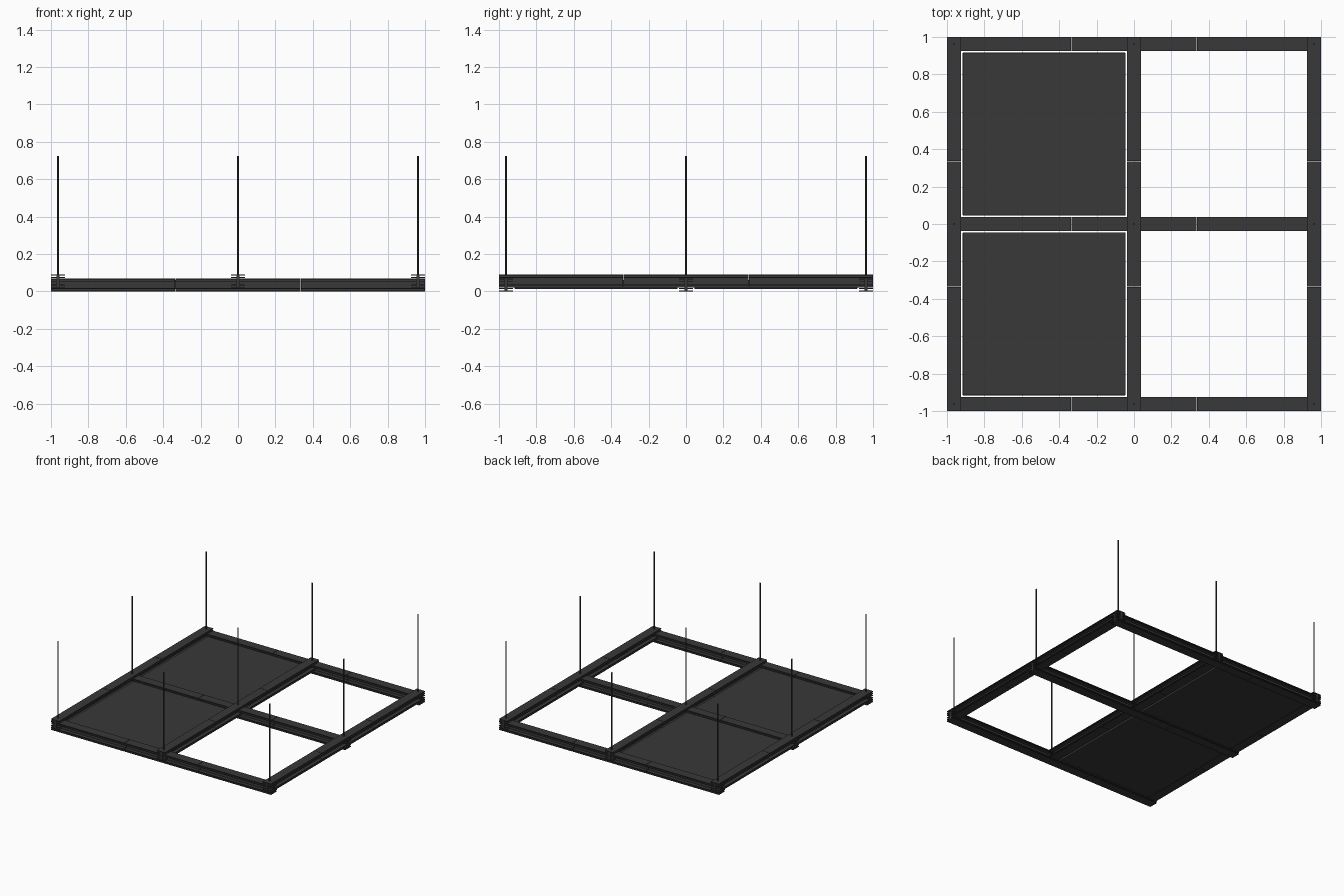
import bpy
import bmesh
from mathutils import Matrix

cube = bpy.data.objects.get("Cube")
if cube:
    bpy.data.objects.remove(cube)


def make_material(name, value):
    mat = bpy.data.materials.new(name)
    color = (value, value, value, 1)
    mat.diffuse_color = color
    mat.use_nodes = True
    mat.node_tree.nodes["Principled BSDF"].inputs["Base Color"].default_value = color
    return mat


charcoal = make_material("charcoal metal", 0.04)

LINES = (-0.9625, 0, 0.9625)   # rail centre lines, same in x and y
HALF = 0.0375                  # half rail width
HEIGHT = 0.07
FIN = 0.005
WEB = 0.008                    # half web width
FINS = (0, 0.013, HEIGHT - 0.013 - FIN, HEIGHT - FIN)
SEAM = 0.335
GAP = 0.0015


def finish(bm, name):
    mesh = bpy.data.meshes.new(name)
    bmesh.ops.recalc_face_normals(bm, faces=bm.faces)
    bm.to_mesh(mesh)
    bm.free()
    mesh.materials.append(charcoal)
    obj = bpy.data.objects.new(name, mesh)
    bpy.context.collection.objects.link(obj)
    return obj


def rail_profile():
    """Outline of a web with four pairs of flanges."""
    side = []
    for z in FINS:
        side += [(WEB, z), (HALF, z), (HALF, z + FIN), (WEB, z + FIN)]
    side = side[1:-1]
    return side + [(-u, z) for u, z in reversed(side)]


def add_rail(name, along_x, offset, base):
    """Three profile lengths butted end to end."""
    bm = bmesh.new()
    spans = ((-1, -SEAM - GAP), (-SEAM + GAP, SEAM - GAP), (SEAM + GAP, 1))
    for start, end in spans:
        verts = []
        for u, z in rail_profile():
            co = (start, offset + u, base + z) if along_x else (offset + u, start, base + z)
            verts.append(bm.verts.new(co))
        face = bm.faces.new(verts)
        new = bmesh.ops.extrude_face_region(bm, geom=[face])["geom"]
        moved = [v for v in new if isinstance(v, bmesh.types.BMVert)]
        length = end - start
        bmesh.ops.translate(bm, verts=moved,
                            vec=(length, 0, 0) if along_x else (0, length, 0))
    return finish(bm, name)


# Lower rails run sideways, upper rails run front to back
for label, pos in zip(("front", "middle", "back"), LINES):
    add_rail(label + "_cross_rail", True, pos, 0)
for label, pos in zip(("right", "centre", "left"), LINES):
    add_rail(label + "_long_rail", False, pos, 0.02)


# Infill panels on the right half
def add_panel(name, y):
    bm = bmesh.new()
    bmesh.ops.create_cube(bm, size=1, matrix=Matrix.Translation((-0.481, y, 0.036))
                          @ Matrix.Diagonal((0.872, 0.872, 0.048, 1)))
    bmesh.ops.bevel(bm, geom=bm.edges[:], offset=0.006, segments=2,
                    affect='EDGES', profile=0.5)
    finish(bm, name)


add_panel("front_panel", -0.481)
add_panel("back_panel", 0.481)

# Suspension rods at every crossing
for x in LINES:
    for y in LINES:
        bm = bmesh.new()
        bottom, top = 0.08, 0.725
        bmesh.ops.create_cone(bm, cap_ends=True, segments=12, radius1=0.005,
                              radius2=0.005, depth=top - bottom,
                              matrix=Matrix.Translation((x, y, (top + bottom) / 2)))
        rod = finish(bm, "suspension_rod")
        for poly in rod.data.polygons:
            poly.use_smooth = len(poly.vertices) == 4
